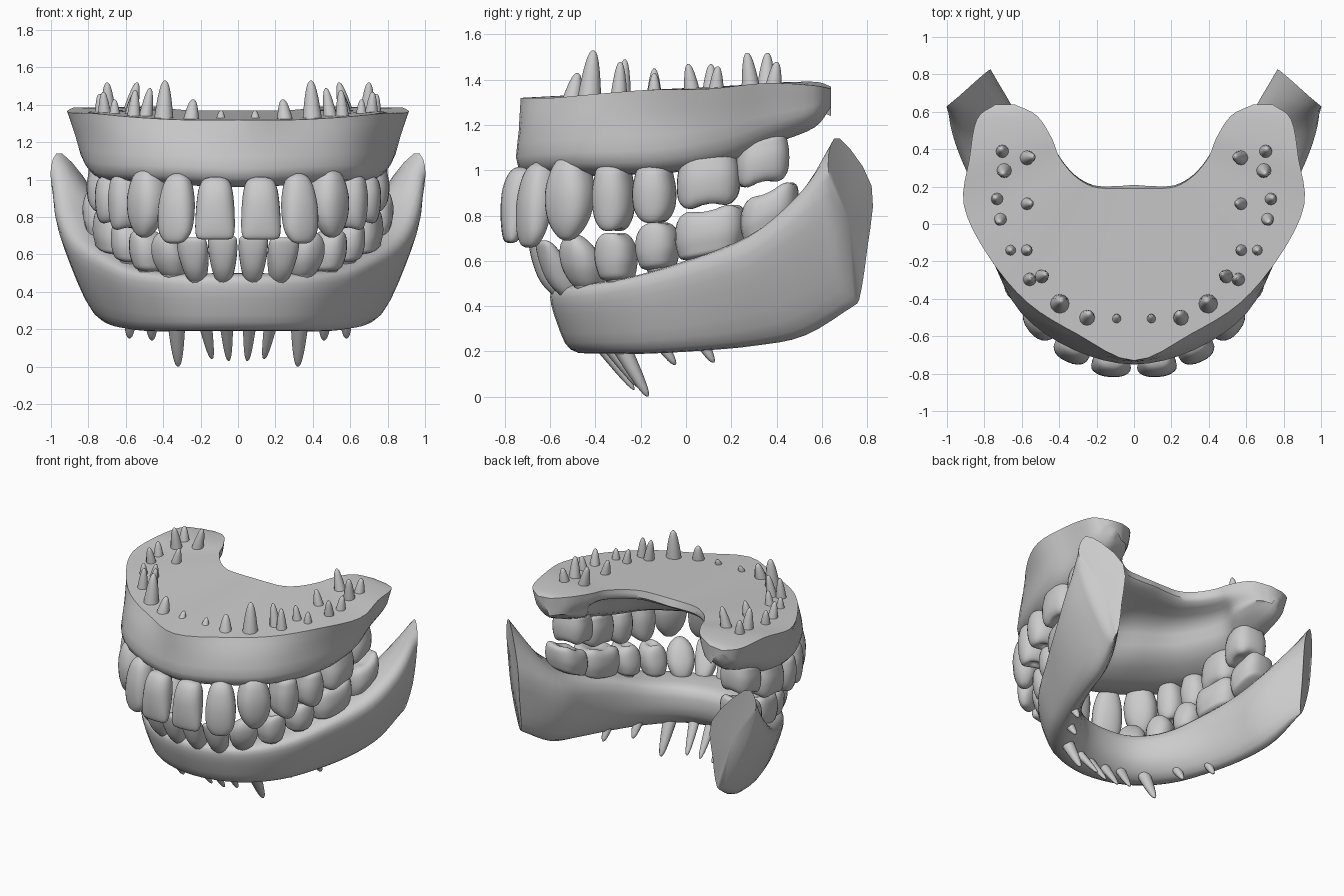
import bpy, bmesh, math
from mathutils import Vector

if "Cube" in bpy.data.objects:
    bpy.data.objects.remove(bpy.data.objects["Cube"])


def refine(pts, n, closed=False):
    """Catmull-Rom through the points, n steps per span."""
    pts = [Vector(p) for p in pts]
    m = len(pts)
    out = []
    for i in range(m if closed else m - 1):
        if closed:
            a, b, c, d = (pts[(i + k) % m] for k in (-1, 0, 1, 2))
        else:
            b, c = pts[i], pts[i + 1]
            a = pts[i - 1] if i else 2 * b - c
            d = pts[i + 2] if i + 2 < m else 2 * c - b
        for k in range(n):
            t = k / n
            out.append(0.5 * (2 * b + (c - a) * t + (2 * a - 5 * b + 4 * c - d) * t * t
                              + (3 * b - a - 3 * c + d) * t ** 3))
    if not closed:
        out.append(pts[-1])
    return out


def skin(bm, rings):
    """Join closed rings into a capped tube."""
    vs = [[bm.verts.new(p) for p in r] for r in rings]
    n = len(vs[0])
    for a, b in zip(vs, vs[1:]):
        for i in range(n):
            bm.faces.new((a[i], a[(i + 1) % n], b[(i + 1) % n], b[i]))
    for r in (vs[0], vs[-1]):
        c = bm.verts.new(sum((v.co for v in r), Vector()) / n)
        for i in range(n):
            bm.faces.new((r[i], r[(i + 1) % n], c))


def finish(bm, name, angle):
    bmesh.ops.recalc_face_normals(bm, faces=bm.faces)
    me = bpy.data.meshes.new(name)
    bm.to_mesh(me)
    bm.free()
    ob = bpy.data.objects.new(name, me)
    bpy.context.collection.objects.link(ob)
    bpy.ops.object.select_all(action='DESELECT')
    ob.select_set(True)
    bpy.context.view_layer.objects.active = ob
    bpy.ops.object.shade_smooth_by_angle(angle=math.radians(angle))


def arch(name, rings, angle, n=4):
    """Mirror half-arch rings across x and loft them smoothly."""
    full = [[Vector((-p[0], p[1], p[2])) for p in r] for r in rings[:0:-1]] + rings
    cols = [refine(c, n) for c in zip(*full)]
    bm = bmesh.new()
    skin(bm, list(zip(*cols)))
    finish(bm, name, angle)


# Upper gum: outer xy, inner xy, outer top, inner top, bottom, bottom inset
upper = [(0, -.73, 0, .19, 1.32, 1.37, .97, -.01),
         (.30, -.59, .10, .19, 1.32, 1.37, .98, -.075),
         (.57, -.42, .22, .20, 1.335, 1.37, .99, -.055),
         (.78, -.17, .32, .26, 1.355, 1.375, 1.0, .03),
         (.91, .10, .40, .36, 1.36, 1.385, 1.05, .10),
         (.88, .35, .44, .46, 1.385, 1.39, 1.13, .08),
         (.84, .56, .52, .58, 1.375, 1.39, 1.20, .05),
         (.74, .64, .64, .64, 1.36, 1.37, 1.29, .01)]
rings = []
for ox, oy, ix, iy, zo, zi, zb, b in upper:
    o, i = Vector((ox, oy)), Vector((ix, iy))
    L = (i - o).length
    u = (i - o) / L
    ridge = min(.37, .85 * L)
    mid = .8 if b < 0 else .45
    prof = [(0, zo), (b * mid, zo - (zo - zb) * .4), (b, zb + .04), (b + (ridge - b) * .4, zb - .01),
            (ridge, zb + .25 * (zo - zb)), (ridge + .35 * (L - ridge), zi - .13),
            (L - .01, zi - .07), (L, zi)]
    rings.append([Vector((*(o + u * d), z)) for d, z in refine(prof, 3)])
arch("upper_gum", rings, 45)

# Lower gum: outer xy, inner xy, top, bottom, bottom outer fraction, inner drop
lower = [(0, -.60, 0, -.28, .50, .20, .72, .0),
         (.34, -.51, .20, -.24, .50, .20, .72, .0),
         (.58, -.29, .36, -.10, .53, .20, .68, .0),
         (.75, .0, .48, .10, .61, .215, .6, .0),
         (.89, .27, .55, .32, .72, .24, .53, .08),
         (.97, .48, .60, .55, .90, .29, .5, .20)]
rings = []
for ox, oy, ix, iy, zt, zb, fb, drop in lower:
    o, i = Vector((ox, oy)), Vector((ix, iy))
    prof = [(.9, .97), (1, .8), ((1 + fb) / 2 + .04, .4), (fb, .03), (fb * .5, 0),
            (.05, .35), (.08, .9 - drop), (.5, 1 - drop * .5)]
    rings.append([Vector((*i.lerp(o, f), zb + (zt - zb) * g)) for f, g in prof])
# Ramus end
rings.append([Vector(p) for p in [
    (1, .63, 1.07), (.985, .64, .9), (.92, .69, .66), (.83, .74, .45),
    (.785, .765, .43), (.775, .80, .65), (.78, .82, .93), (.94, .68, 1.14)]])
arch("lower_gum", [refine(r, 3, True) for r in rings], 60)

# Crown profiles: position from neck to edge, width, depth
CROWN = {
    'incisor': [(-.1, .2, .3), (-.05, .62, .65), (.08, .83, .9), (.3, .94, 1), (.6, 1, .85), (.85, 1, .6), (.97, .9, .38), (1, .65, .15)],
    'shield': [(-.1, .2, .3), (-.03, .45, .65), (.1, .65, .9), (.3, .82, 1), (.6, .98, .85), (.88, 1, .55), (.97, .9, .35), (1, .7, .15)],
    'canine': [(-.1, .2, .3), (-.04, .55, .65), (.1, .8, .9), (.35, 1, 1), (.6, .97, .9), (.8, .76, .7), (.95, .4, .4), (1, .12, .12)],
    'lateral': [(-.1, .2, .3), (-.04, .55, .65), (.1, .8, .9), (.35, .97, 1), (.6, 1, .9), (.82, .9, .68), (.96, .6, .42), (1, .3, .15)],
    'premolar': [(-.12, .3, .3), (-.03, .75, .8), (.15, .9, .95), (.4, 1, 1), (.7, .95, .94), (.9, .74, .8), (.97, .45, .55), (.88, .12, .15)],
    'molar': [(-.15, .4, .4), (-.06, .82, .82), (.1, .93, .92), (.4, 1, 1), (.75, .98, .95), (.93, .86, .82), (.97, .6, .6), (.85, .15, .15)]}


def tooth(name, kind, x, y, deg, w, d, neck, edge, lean, slope, roots, r0, inset=0.0):
    a = math.radians(deg)
    out, along = Vector((math.sin(a), -math.cos(a), 0)), Vector((math.cos(a), math.sin(a), 0))
    N = 24
    power = .72 if kind == 'molar' else .85
    rings = []
    for v, fw, fd in refine(CROWN[kind], 3):
        ring = []
        for k in range(N):
            t = 2 * math.pi * k / N
            c, s = math.cos(t), math.sin(t)
            p = math.copysign(abs(c) ** power, c) * fw * w / 2
            q = math.copysign(abs(s) ** power, s) * fd * d / 2
            # cusps
            bump = {'molar': -math.cos(4 * t), 'premolar': -math.cos(2 * t)}.get(kind, 0)
            z = neck + (edge - neck) * (v + .05 * bump * max(0, min(1, (v - .6) * 3)) * fw)
            ring.append(Vector((x, y, z + slope * p)) + along * p + out * (q + lean * (v - .5)))
        rings.append(ring)
    # roots taper from the neck to a rounded tip
    base = Vector((x, y, neck)) - out * (lean * .5 + inset)
    cones = []
    for tip in roots:
        tip = Vector(tip)
        start = base.lerp(Vector((tip.x, tip.y, neck)), .35 if len(roots) > 1 else 0)
        cones.append([[start.lerp(tip, t) + Vector((math.cos(q * math.pi / 6), math.sin(q * math.pi / 6), 0))
                       * r0 * (1 - t) ** .42 for q in range(12)]
                      for t in (0, .3, .5, .65, .8, .9, .95, .98, .998)])
    for side, sx in (("right", 1), ("left", -1)):
        bm = bmesh.new()
        for part in [rings] + cones:
            skin(bm, [[Vector((p.x * sx, p.y, p.z)) for p in r] for r in part])
        finish(bm, f"{name}_{side}", 50)


# Upper teeth
tooth("upper_central_incisor", 'incisor', .122, -.75, 4, .21, .15, .985, .68, .05, 0, [(.09, -.49, 1.37)], .06, .08)
tooth("upper_lateral_incisor", 'lateral', .33, -.67, 24, .20, .15, 1.0, .66, .05, 0, [(.24, -.48, 1.43)], .075, .09)
tooth("upper_canine", 'canine', .49, -.515, 52, .22, .19, 1.03, .69, .03, 0, [(.39, -.41, 1.53)], .075, .09)
tooth("upper_first_premolar", 'premolar', .59, -.32, 68, .18, .21, 1.0, .73, .0, 0,
      [(.47, -.27, 1.49), (.55, -.29, 1.48)], .06)
tooth("upper_second_premolar", 'premolar', .655, -.14, 77, .19, .22, 1.0, .765, .0, 0,
      [(.56, -.14, 1.45), (.66, -.14, 1.43)], .058)
tooth("upper_first_molar", 'molar', .685, .10, 88, .28, .25, 1.05, .84, .0, .12,
      [(.55, .11, 1.47), (.72, .01, 1.47), (.74, .14, 1.46)], .06)
tooth("upper_second_molar", 'molar', .675, .335, 95, .24, .25, 1.13, .94, .0, .2,
      [(.54, .36, 1.52), (.70, .27, 1.52), (.71, .40, 1.48)], .06)

# Lower teeth
tooth("lower_central_incisor", 'shield', .08, -.61, 3, .155, .14, .46, .70, .12, 0, [(.05, -.23, .03)], .05)
tooth("lower_lateral_incisor", 'shield', .235, -.575, 15, .165, .14, .46, .69, .12, 0, [(.14, -.21, .04)], .05)
tooth("lower_canine", 'canine', .37, -.465, 42, .185, .17, .49, .72, .09, 0, [(.32, -.17, 0)], .065)
tooth("lower_first_premolar", 'premolar', .485, -.31, 62, .18, .19, .53, .725, .03, .05, [(.46, -.05, .14)], .065)
tooth("lower_second_premolar", 'premolar', .575, -.125, 70, .19, .21, .58, .77, .02, .1, [(.58, .12, .15)], .065)
tooth("lower_first_molar", 'molar', .645, .11, 77, .31, .25, .64, .83, .0, .18, [], 0)
tooth("lower_second_molar", 'molar', .70, .37, 82, .25, .26, .74, .91, .0, .45, [], 0)
